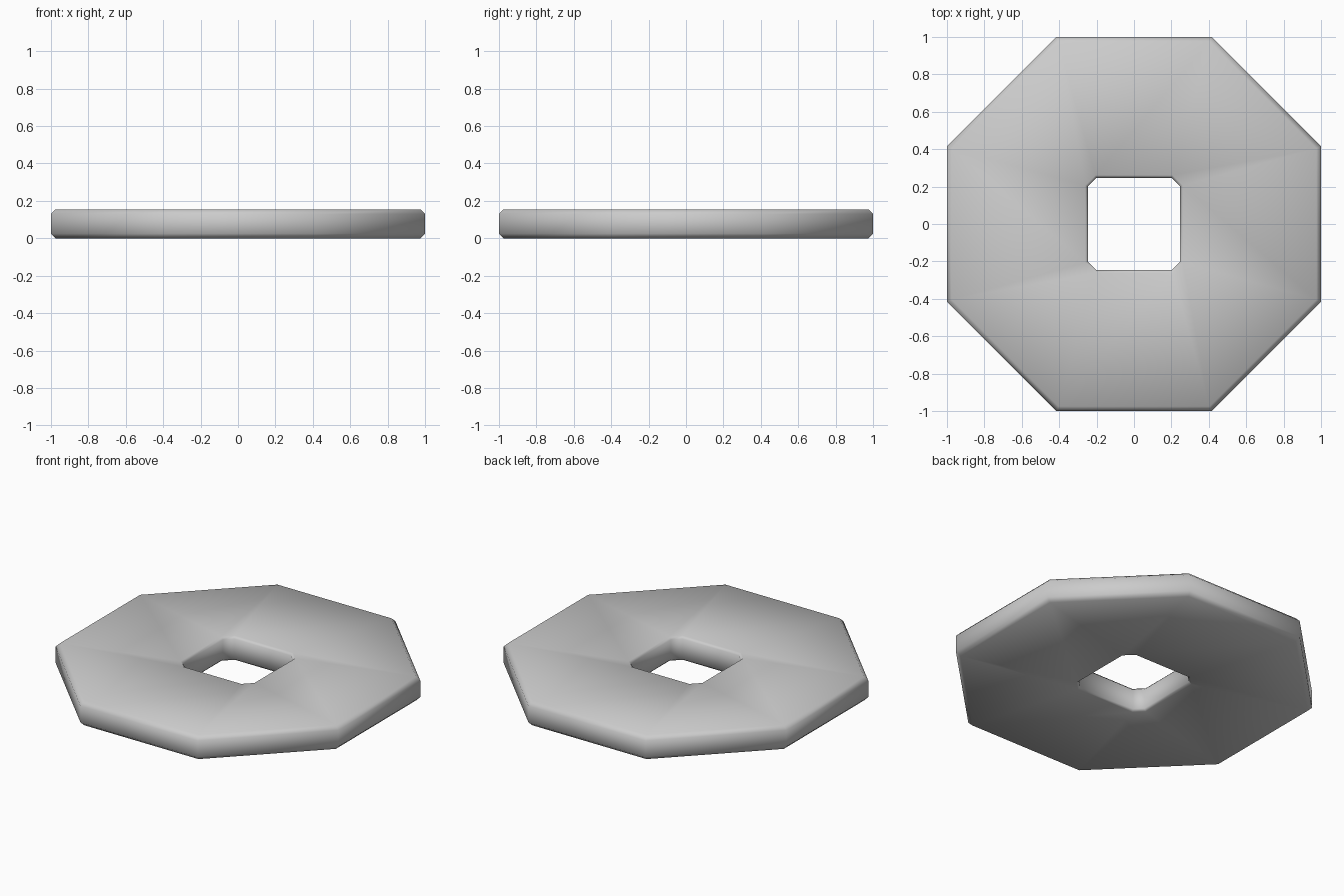
import bpy, bmesh

if "Cube" in bpy.data.objects:
    bpy.data.objects.remove(bpy.data.objects["Cube"])

H = 0.155        # plate thickness


def ring(bm, half, corner, z):
    """Square with clipped corners, as eight verts at height z."""
    pts = [(half, -corner), (half, corner), (corner, half), (-corner, half),
           (-half, corner), (-half, -corner), (-corner, -half), (corner, -half)]
    return [bm.verts.new((x, y, z)) for x, y in pts]


# Cross-section of the plate: half width, corner position, height
K = 0.4142       # regular octagon ratio
B = 0.025        # outer chamfer
C = 0.014        # hole chamfer
section = [
    (1 - B, (1 - B) * K, 0), (1, K, B), (1, K, H - B), (1 - B, (1 - B) * K, H),
    (0.247 + C, 0.2 + C * K, H), (0.247, 0.2, H - C),
    (0.247, 0.2, C), (0.247 + C, 0.2 + C * K, 0),
]

# Octagonal plate with a clipped square hole
bm = bmesh.new()
rings = [ring(bm, *s) for s in section]
for a, b in zip(rings, rings[1:] + rings[:1]):
    for i in range(8):
        j = (i + 1) % 8
        bm.faces.new((a[i], a[j], b[j], b[i]))
bmesh.ops.recalc_face_normals(bm, faces=bm.faces)
for f in bm.faces:
    f.smooth = True
mesh = bpy.data.meshes.new("octagonal_plate")
bm.to_mesh(mesh)
bm.free()
plate = bpy.data.objects.new("octagonal_plate", mesh)
bpy.context.collection.objects.link(plate)
